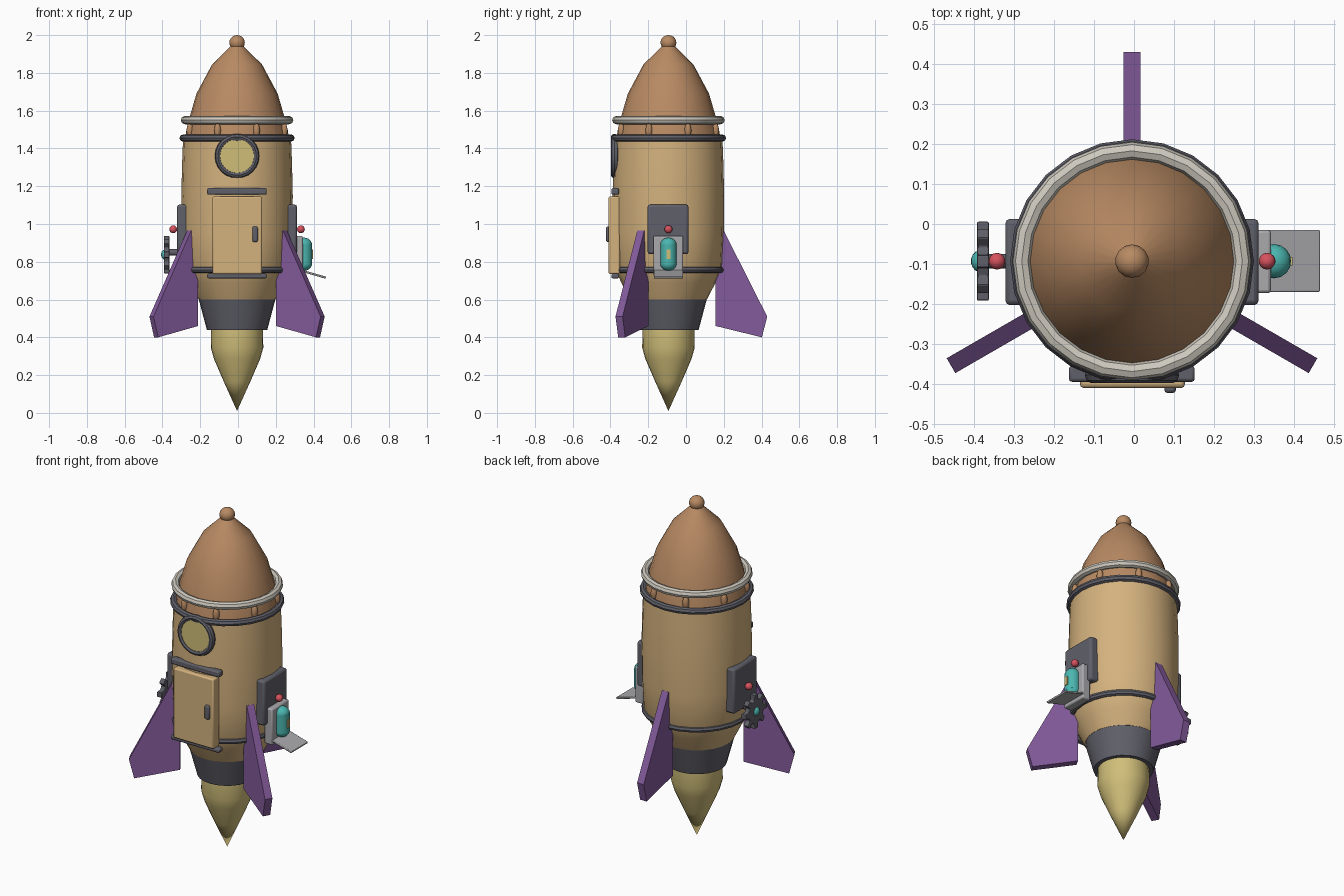
import bpy, bmesh, math
from mathutils import Vector, Matrix

cube = bpy.data.objects.get("Cube")
if cube:
    bpy.data.objects.remove(cube, do_unlink=True)

CX, CY = -0.005, -0.093   # rocket axis


def material(name, r, g, b):
    lin = [((c / 255 + 0.055) / 1.055) ** 2.4 for c in (r, g, b)] + [1]
    m = bpy.data.materials.new(name)
    m.use_nodes = True
    m.diffuse_color = lin
    m.node_tree.nodes["Principled BSDF"].inputs["Base Color"].default_value = lin
    return m


TAN = material("tan hull", 212, 178, 126)
BROWN = material("brown nose", 184, 138, 99)
FLAME = material("pale yellow", 208, 190, 121)
PURPLE = material("purple fin", 132, 91, 156)
DARK = material("dark grey metal", 96, 96, 106)
IVORY = material("ivory ring", 206, 201, 190)
LIGHT = material("light grey metal", 170, 170, 174)
TEAL = material("teal", 75, 182, 176)
RED = material("red", 214, 82, 94)


def finish(name, bm, mat, smooth=True, bevel=0.0):
    bmesh.ops.recalc_face_normals(bm, faces=bm.faces[:])
    mesh = bpy.data.meshes.new(name)
    bm.to_mesh(mesh)
    bm.free()
    mesh.materials.append(mat)
    ob = bpy.data.objects.new(name, mesh)
    bpy.context.collection.objects.link(ob)
    if bevel:
        mod = ob.modifiers.new("Bevel", "BEVEL")
        mod.width, mod.segments = bevel, 2
    if smooth:
        bpy.ops.object.select_all(action="DESELECT")
        ob.select_set(True)
        bpy.context.view_layer.objects.active = ob
        bpy.ops.object.shade_smooth_by_angle(angle=math.radians(35))
    return ob


def lathe(name, profile, mat, sides=24, closed=False):
    """Spin (radius, z) points about the rocket axis."""
    bm = bmesh.new()
    rings = []
    for r, z in profile:
        if r == 0:
            rings.append([bm.verts.new((CX, CY, z))] * sides)
        else:
            rings.append([bm.verts.new((CX + r * math.cos(a), CY + r * math.sin(a), z))
                          for a in (math.tau * i / sides for i in range(sides))])
    pairs = list(zip(rings, rings[1:])) + ([(rings[-1], rings[0])] if closed else [])
    for lo, hi in pairs:
        for i in range(sides):
            j = (i + 1) % sides
            bm.faces.new(list(dict.fromkeys((lo[i], lo[j], hi[j], hi[i]))))
    if not closed:
        for ring in (rings[0], rings[-1]):
            if len(set(ring)) > 2:
                bm.faces.new(ring)
    return finish(name, bm, mat)


def hoop(name, radius, z, tube, mat):
    points = [(radius + tube * math.cos(a), z + tube * math.sin(a))
              for a in (math.tau * i / 8 for i in range(8))]
    return lathe(name, points, mat, closed=True)


def box(name, lo, hi, mat, bevel=0.008, turn=0):
    lo, hi = Vector(lo), Vector(hi)
    bm = bmesh.new()
    bmesh.ops.create_cube(bm, size=1, matrix=Matrix.Translation((lo + hi) / 2)
                          @ Matrix.Rotation(turn, 4, "Y")
                          @ Matrix.Diagonal((*(hi - lo), 1)))
    return finish(name, bm, mat, bevel=bevel)


def ball(name, centre, size, mat):
    bm = bmesh.new()
    bmesh.ops.create_uvsphere(bm, u_segments=14, v_segments=10, radius=1,
                              matrix=Matrix.Translation(centre) @ Matrix.Diagonal((*size, 1)))
    return finish(name, bm, mat)


def rod(name, centre, radius, depth, axis, mat, sides=24):
    bm = bmesh.new()
    turn = Vector((0, 0, 1)).rotation_difference(Vector(axis)).to_matrix().to_4x4()
    bmesh.ops.create_cone(bm, cap_ends=True, segments=sides, radius1=radius, radius2=radius,
                          depth=depth, matrix=Matrix.Translation(centre) @ turn)
    return finish(name, bm, mat)


def slab(name, outline, thickness, matrix, mat, bevel=0.0):
    """Extrude a flat (u, v) outline, centred on its plane."""
    bm = bmesh.new()
    face = bm.faces.new([bm.verts.new((u, v, -thickness / 2)) for u, v in outline])
    moved = bmesh.ops.extrude_face_region(bm, geom=[face])["geom"]
    bmesh.ops.translate(bm, vec=(0, 0, thickness),
                        verts=[g for g in moved if isinstance(g, bmesh.types.BMVert)])
    bm.transform(matrix)
    return finish(name, bm, mat, smooth=False, bevel=bevel)


# Turned parts of the rocket
lathe("flame", [(0, 0.01), (0.07, 0.165), (0.122, 0.285), (0.139, 0.345), (0.137, 0.45)], FLAME)
lathe("engine_skirt", [(0.16, 0.44), (0.204, 0.605)], DARK)
lathe("hull", [(0.204, 0.6), (0.25, 0.69), (0.284, 0.77), (0.293, 0.95), (0.295, 1.15),
               (0.291, 1.32), (0.286, 1.45)], TAN)
lathe("nose_cone", [(0.277, 1.44), (0.268, 1.5), (0.25, 1.57), (0.215, 1.69),
                    (0.132, 1.845), (0.03, 1.945)], BROWN)
ball("nose_tip", (CX, CY, 1.96), (0.042, 0.042, 0.04), BROWN)
hoop("lower_hoop", 0.278, 0.757, 0.017, DARK)
hoop("upper_hoop", 0.286, 1.455, 0.019, DARK)
hoop("nose_hoop", 0.276, 1.55, 0.022, IVORY)

# Rivets between the upper hoops
for i in range(8):
    a = math.tau * (i + 0.5) / 8
    ball("rivet", (CX + 0.27 * math.cos(a), CY + 0.27 * math.sin(a), 1.495),
         (0.018, 0.018, 0.04), BROWN)

# Three fins
FIN = [(0.25, 0.46), (0.495, 0.4), (0.523, 0.51), (0.293, 0.965), (0.25, 0.965)]
for name, degrees in (("back_fin", 90), ("right_fin", 210), ("left_fin", 330)):
    place = (Matrix.Translation((CX, CY, 0)) @ Matrix.Rotation(math.radians(degrees), 4, "Z")
             @ Matrix.Rotation(math.pi / 2, 4, "X"))
    slab(name, FIN, 0.043, place, PURPLE)

# Porthole
rod("porthole_glass", (CX, -0.375, 1.36), 0.1, 0.03, (0, 1, 0), FLAME)
bm = bmesh.new()
circle = [bm.verts.new((CX + 0.102 + 0.016 * math.cos(a), -0.378 + 0.02 * math.sin(a), 1.36))
          for a in (math.tau * i / 8 for i in range(8))]
edges = [bm.edges.new((circle[i], circle[(i + 1) % 8])) for i in range(8)]
bmesh.ops.spin(bm, geom=circle + edges, cent=(CX, -0.378, 1.36), axis=(0, 1, 0),
               angle=math.tau, steps=24, use_merge=True)
finish("porthole_frame", bm, DARK)

# Door
box("door", (-0.135, -0.41, 0.735), (0.127, -0.35, 1.145), TAN)
box("door_handle", (0.076, -0.423, 0.905), (0.105, -0.4, 0.987), DARK)
box("door_lintel", (-0.163, -0.395, 1.155), (0.152, -0.355, 1.19), DARK)
box("door_sill", (-0.163, -0.395, 0.712), (0.152, -0.355, 0.737), DARK)

# Side panels with a red lamp each
for side, word in ((1, "left"), (-1, "right")):
    xs = sorted((CX + side * 0.25, CX + side * 0.317))
    box(word + "_panel", (xs[0], -0.203, 0.84), (xs[1], 0.013, 1.103), DARK, 0.012)
    ball(word + "_lamp", (CX + side * 0.338, CY, 0.972), (0.021, 0.021, 0.021), RED)

# Dispenser on the left panel
box("dispenser_back", (0.29, -0.173, 0.725), (0.343, -0.015, 0.937), LIGHT)
box("dispenser_tray", (0.332, -0.17, 0.729), (0.467, -0.015, 0.74), LIGHT, 0.003,
    math.radians(16))
rod("capsule", (0.35, CY, 0.84), 0.043, 0.1, (0, 0, 1), TEAL, 16)
for z in (0.79, 0.89):
    ball("capsule_end", (0.35, CY, z), (0.043, 0.043, 0.038), TEAL)
box("capsule_mark", (0.388, CY - 0.011, 0.815), (0.396, CY + 0.011, 0.864), FLAME, 0)

# Gear on the right panel
teeth = []
for i in range(8):
    for offset, r in ((-0.3, 0.07), (-0.2, 0.1), (0.2, 0.1), (0.3, 0.07)):
        a = math.tau * (i + offset) / 8
        teeth.append((r * math.cos(a), r * math.sin(a)))
slab("gear", teeth, 0.03, Matrix.Translation((-0.378, CY, 0.838))
     @ Matrix.Rotation(math.pi / 2, 4, "Y"), DARK, 0.004)
rod("gear_axle", (-0.33, CY, 0.85), 0.018, 0.1, (1, 0, 0), DARK, 12)
ball("gear_hub", (-0.388, CY, 0.838), (0.02, 0.026, 0.026), TEAL)
